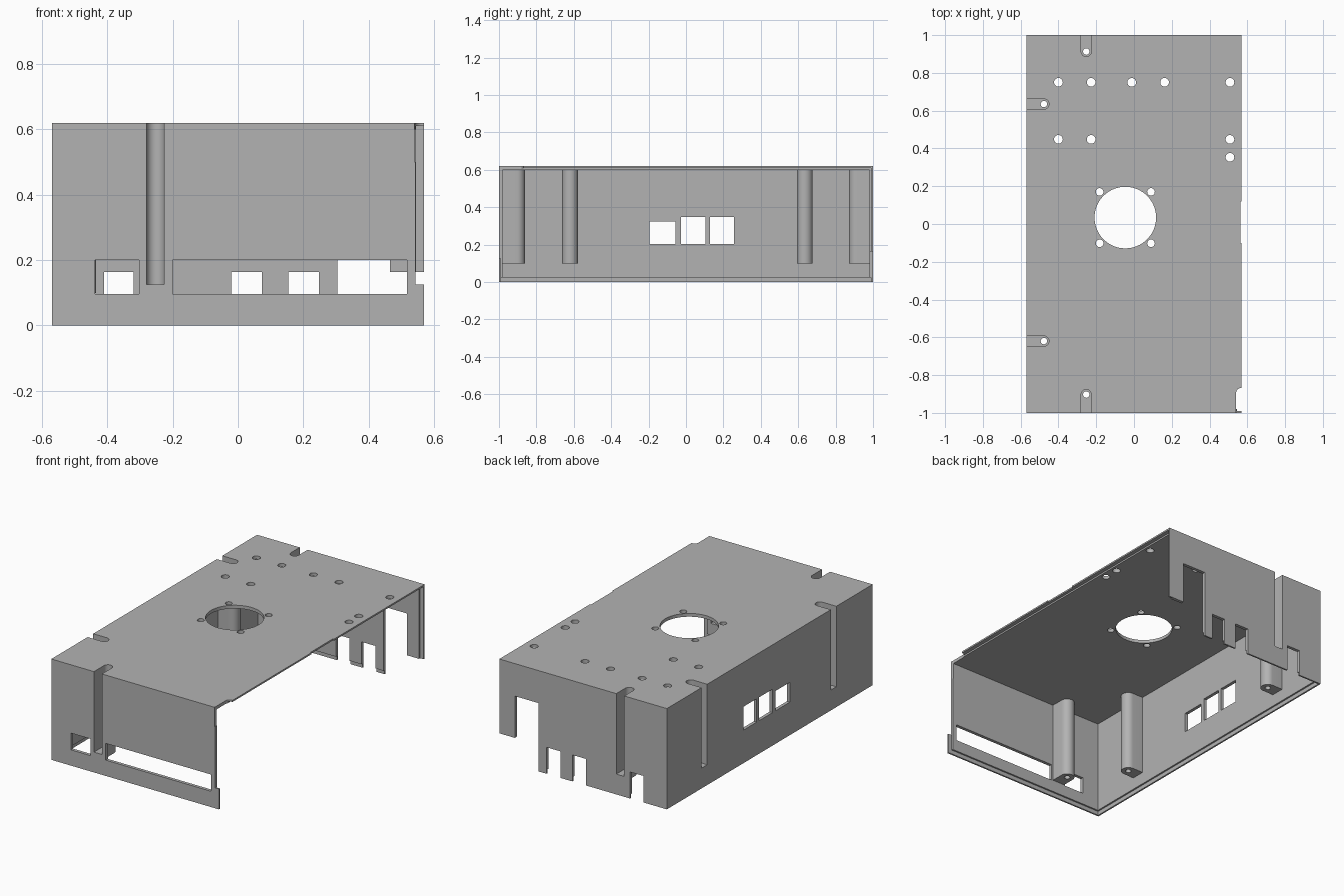
import bpy, bmesh, math
from mathutils import Matrix, Vector

if "Cube" in bpy.data.objects:
    bpy.data.objects.remove(bpy.data.objects["Cube"])

grey = bpy.data.materials.new("plain grey")
grey.use_nodes = True
COLOUR = (0.45, 0.45, 0.45, 1)
grey.diffuse_color = COLOUR
grey.node_tree.nodes["Principled BSDF"].inputs["Base Color"].default_value = COLOUR

W, L, H = 0.57, 1.0, 0.62       # half width, half length, height
WALL, LIP = 0.02, 0.01
FAR = 0.1                       # overshoot of cutters


def make(name, bm):
    mesh = bpy.data.meshes.new(name)
    bm.to_mesh(mesh)
    bm.free()
    mesh.materials.append(grey)
    ob = bpy.data.objects.new(name, mesh)
    bpy.context.collection.objects.link(ob)
    return ob


def box(name, x, y, z):
    bm = bmesh.new()
    size = Vector((x[1] - x[0], y[1] - y[0], z[1] - z[0]))
    mid = Vector((sum(x), sum(y), sum(z))) / 2
    bmesh.ops.create_cube(bm, size=1, matrix=Matrix.Translation(mid) @ Matrix.Diagonal(size).to_4x4())
    return make(name, bm)


def rod(name, x, y, r, z, sides=32):
    bm = bmesh.new()
    bmesh.ops.create_cone(bm, cap_ends=True, segments=sides, radius1=r, radius2=r,
                          depth=z[1] - z[0], matrix=Matrix.Translation((x, y, sum(z) / 2)))
    return make(name, bm)


def channel(name, x, y, out, r, reach, z, sides=16):
    """Upright prism: rounded inner end at (x, y), straight sides running along out."""
    bm = bmesh.new()
    out = Vector(out)
    side = Vector((-out.y, out.x))
    c = Vector((x, y))
    pts = [c + out * reach - side * r, c + out * reach + side * r]
    for i in range(sides + 1):
        a = math.pi * i / sides
        pts.append(c + side * (r * math.cos(a)) - out * (r * math.sin(a)))
    face = bm.faces.new([bm.verts.new((p.x, p.y, z[0])) for p in pts])
    top = bmesh.ops.extrude_face_region(bm, geom=[face])["geom"]
    bmesh.ops.translate(bm, vec=(0, 0, z[1] - z[0]),
                        verts=[v for v in top if isinstance(v, bmesh.types.BMVert)])
    bmesh.ops.recalc_face_normals(bm, faces=bm.faces)
    return make(name, bm)


def carve(ob, cutters):
    """Subtract every cutter and bake the result."""
    for c in cutters:
        c.hide_render = True
        m = ob.modifiers.new("cut", "BOOLEAN")
        m.operation, m.solver, m.object = "DIFFERENCE", "EXACT", c
    bpy.context.view_layer.update()
    baked = bpy.data.meshes.new_from_object(ob.evaluated_get(bpy.context.evaluated_depsgraph_get()))
    ob.modifiers.clear()
    ob.data = baked
    baked.materials.clear()
    baked.materials.append(grey)
    for c in cutters:
        bpy.data.objects.remove(c)
    bpy.ops.object.select_all(action="DESELECT")
    ob.select_set(True)
    bpy.context.view_layer.objects.active = ob
    bpy.ops.object.shade_smooth_by_angle(angle=math.radians(30))


# Screw positions: name, centre, direction towards the wall, distance to the wall
SCREWS = [("front", -0.253, -0.903, (0, -1), L - 0.903),
          ("back", -0.253, 0.913, (0, 1), L - 0.913),
          ("left_rear", -0.477, 0.635, (-1, 0), W - 0.477),
          ("left_fore", -0.477, -0.62, (-1, 0), W - 0.477)]


def slot(x, y, out):
    return channel("slot_cutter", x, y, out, 0.027, 0.3, (0.125, H + FAR))


# Shell: hollow, open below and on one long side, with a stepped lip on the open edges
shell = box("enclosure_shell", (-W, W), (-L, L), (0, H))
cuts = [box("hollow", (-W + WALL, W + FAR), (-L + WALL, L - WALL), (-FAR, H - WALL)),
        box("side_lip", (W - 0.025, W + FAR), (-L + LIP, L - LIP), (-FAR, H - LIP)),
        box("base_lip", (-W + LIP, W + FAR), (-L + LIP, L - LIP), (-FAR, 0.025))]

# Front wall: two windows and the relieved end
for x in ((-0.437, -0.303), (-0.2, 0.517)):
    cuts.append(box("front_window", x, (-L - FAR, -0.96), (0.097, 0.2)))
cuts.append(box("front_end", (0.543, W + FAR), (-L - FAR, -0.96), (0.125, 0.61)))

# Back wall: connector notches open at the bottom
for x0, x1, top in ((-0.41, -0.32, 0.163), (-0.02, 0.073, 0.163), (0.155, 0.248, 0.163),
                    (0.305, 0.465, 0.42), (0.464, W + FAR, 0.163)):
    cuts.append(box("back_notch", (x0, x1), (0.96, L + FAR), (-FAR, top)))

# Left wall: three windows
for y0, y1, top in ((-0.195, -0.055, 0.325), (-0.027, 0.103, 0.347), (0.127, 0.257, 0.347)):
    cuts.append(box("side_window", (-W - FAR, -0.53), (y0, y1), (0.203, top)))

# Top plate: fan opening with its screw holes, standoff holes, edge reliefs
plate = (0.5, H + FAR)
fx, fy = -0.046, 0.034
cuts.append(rod("fan_opening", fx, fy, 0.163, plate, 64))
for sx in (-1, 1):
    for sy in (-1, 1):
        cuts.append(rod("fan_hole", fx + sx * 0.136, fy + sy * 0.136, 0.02, plate, 24))
for y, xs in ((0.75, (-0.4, -0.227, -0.012, 0.162, 0.508)), (0.448, (-0.4, -0.227, 0.508)),
              (0.353, (0.508,))):
    for x in xs:
        cuts.append(rod("standoff_hole", x, y, 0.023, plate, 24))
cuts.append(box("corner_relief", (0.541, W + FAR), (-L - FAR, -0.89), plate))
cuts.append(rod("corner_round", 0.566, -0.893, 0.025, plate, 24))
cuts.append(box("edge_relief", (0.563, W + FAR), (-0.1, 0.12), plate))
cuts += [slot(x, y, out) for _, x, y, out, _ in SCREWS]
carve(shell, cuts)

# Screw bosses: hollow channels hanging from the top plate, with a pierced floor
for name, x, y, out, reach in SCREWS:
    boss = channel(name + "_screw_boss", x, y, out, 0.042, reach - WALL, (0.1, H - WALL))
    carve(boss, [slot(x, y, out), rod("screw_hole", x, y, 0.017, (0, 0.3), 24)])
